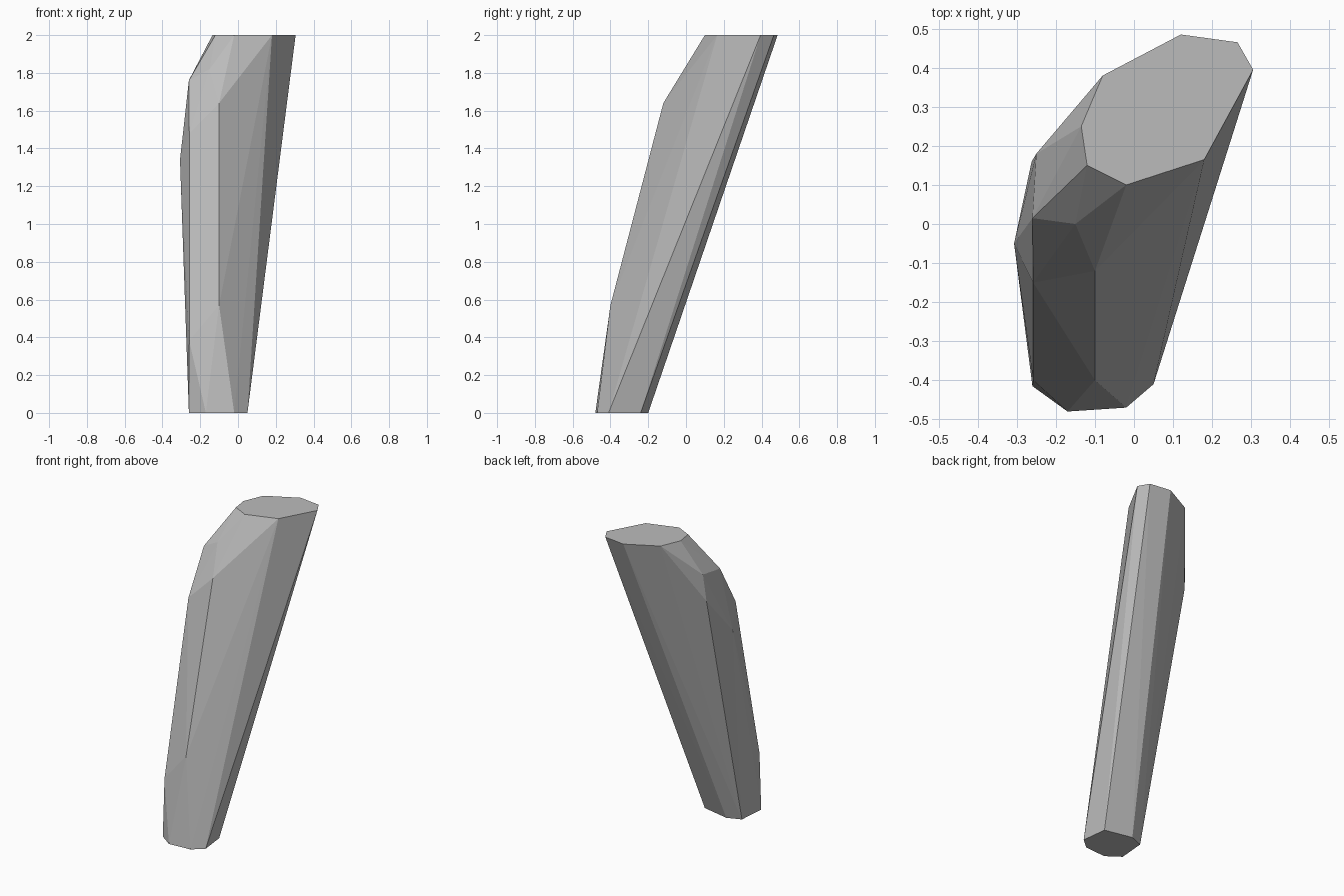
import bpy
import bmesh
from math import radians

# Remove the default cube
cube = bpy.data.objects.get("Cube")
if cube:
    bpy.data.objects.remove(cube, do_unlink=True)


def make_material(name, colour):
    material = bpy.data.materials.new(name)
    material.use_nodes = True
    material.diffuse_color = colour
    shader = material.node_tree.nodes["Principled BSDF"]
    shader.inputs["Base Color"].default_value = colour
    return material


def make_hull(name, points, material):
    """Wrap a set of corner points in a faceted convex skin."""
    bm = bmesh.new()
    for point in points:
        bm.verts.new(point)
    hull = bmesh.ops.convex_hull(bm, input=bm.verts[:])
    leftover = set(hull["geom_interior"] + hull["geom_unused"])
    loose = [item for item in leftover if isinstance(item, bmesh.types.BMVert)]
    bmesh.ops.delete(bm, geom=loose, context="VERTS")
    # Merge the flat caps into single polygons
    bmesh.ops.dissolve_limit(bm, angle_limit=radians(0.5),
                             verts=bm.verts[:], edges=bm.edges[:])
    bmesh.ops.recalc_face_normals(bm, faces=bm.faces[:])
    mesh = bpy.data.meshes.new(name)
    bm.to_mesh(mesh)
    bm.free()
    mesh.materials.append(material)
    shard = bpy.data.objects.new(name, mesh)
    bpy.context.scene.collection.objects.link(shard)
    return shard


# Flat end caps
top_cap = [(-.135, .25), (-.08, .38), (.12, .485), (.265, .465),
           (.305, .395), (.18, .165), (-.02, .1), (-.12, .15)]
bottom_cap = [(-.26, -.415), (-.17, -.48), (-.02, -.47), (.05, -.41),
              (.03, -.24), (-.155, -.2), (-.245, -.235)]

# Chipped shoulder, ridge and side corners between the caps
front_ridge = [(-.1, -.12, 1.64), (-.1, -.4, .57)]
shoulder = [(-.15, 0, 1.82), (-.26, .015, 1.76), (-.25, .18, 1.78)]
side_corners = [(-.262, .16, 1.6), (-.307, -.05, 1.34),
                (-.258, -.15, 1.48), (-.258, -.4, .38)]

corners = [(x, y, 2) for x, y in top_cap]
corners += [(x, y, 0) for x, y in bottom_cap]
corners += front_ridge + shoulder + side_corners

stone_grey = make_material("stone grey", (0.5, 0.5, 0.5, 1))
make_hull("leaning_stone_shard", corners, stone_grey)
